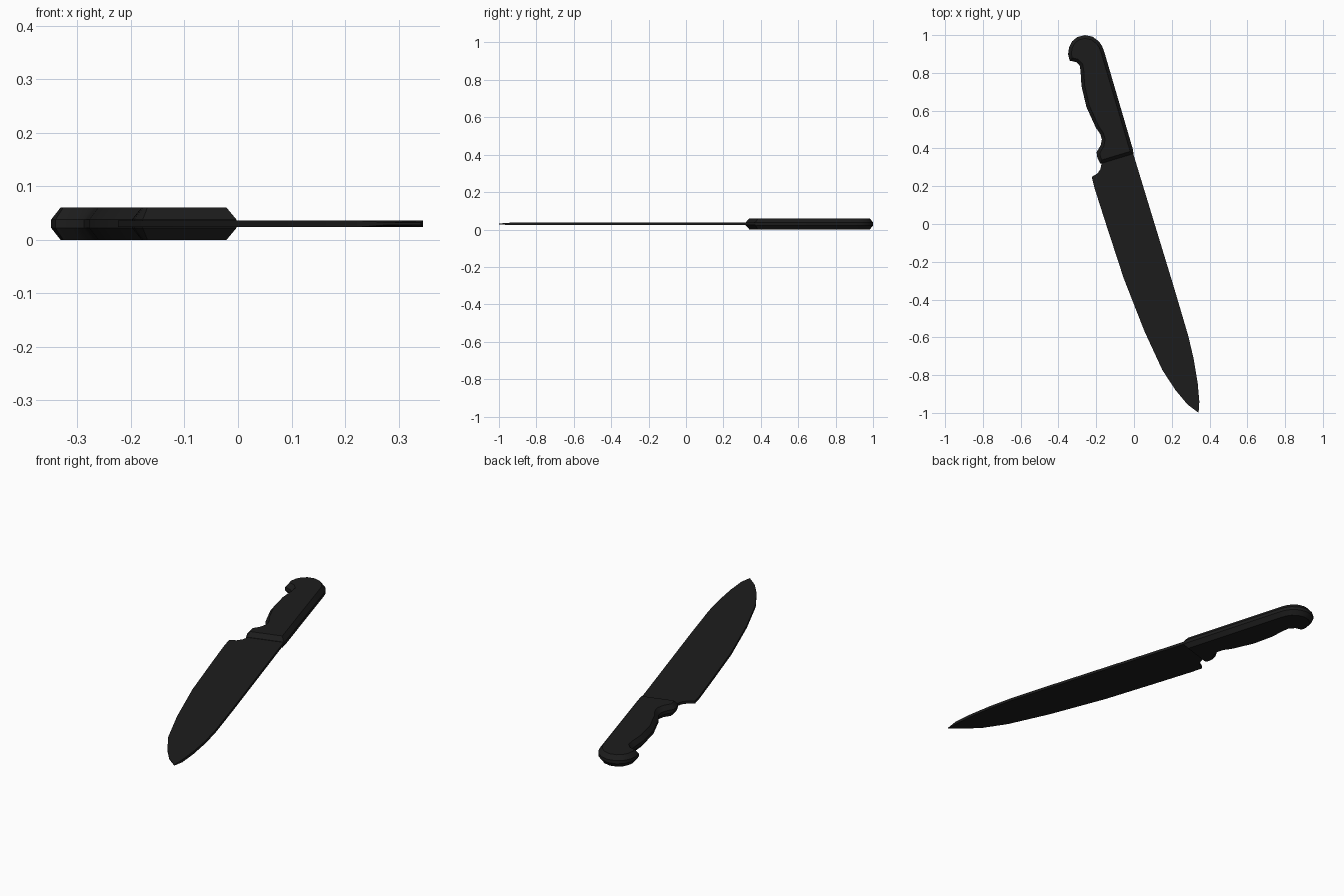
import bpy
from mathutils import Vector

if "Cube" in bpy.data.objects:
    bpy.data.objects.remove(bpy.data.objects["Cube"])

MID = 0.03  # height of the knife's middle plane

mat = bpy.data.materials.new("black")
mat.diffuse_color = (0.012, 0.012, 0.012, 1)
mat.use_nodes = True
mat.node_tree.nodes["Principled BSDF"].inputs["Base Color"].default_value = mat.diffuse_color


def inset(pts, d):
    """Mitred inward offset of a counter-clockwise outline."""
    out = []
    for i, p in enumerate(pts):
        p = Vector(p)
        a = (p - Vector(pts[i - 1])).normalized()
        b = (Vector(pts[(i + 1) % len(pts)]) - p).normalized()
        na, nb = Vector((-a.y, a.x)), Vector((-b.y, b.x))
        m = (na + nb).normalized()
        out.append(p + m * d / max(m.dot(na), 0.6))
    return out


def loft(name, rings):
    """Skin stacked rings of 3D points and cap both ends."""
    n = len(rings[0])
    verts = [v for r in rings for v in r]
    faces = [list(range(n))[::-1], list(range(len(verts) - n, len(verts)))]
    for k in range(len(rings) - 1):
        for i in range(n):
            j = (i + 1) % n
            faces.append([k * n + i, k * n + j, (k + 1) * n + j, (k + 1) * n + i])
    me = bpy.data.meshes.new(name)
    me.from_pydata(verts, [], faces)
    me.materials.append(mat)
    ob = bpy.data.objects.new(name, me)
    bpy.context.collection.objects.link(ob)
    bpy.ops.object.select_all(action='DESELECT')
    ob.select_set(True)
    bpy.context.view_layer.objects.active = ob
    bpy.ops.object.shade_smooth_by_angle(angle=0.6)
    return ob


# Handle: hooked pommel, finger grip and guard, with chamfered rims
handle = [(-0.003, 0.372), (-0.005, 0.392), (-0.157, 0.91), (-0.168, 0.94),
          (-0.187, 0.968), (-0.22, 0.992), (-0.26, 1.0), (-0.30, 0.99),
          (-0.328, 0.967), (-0.344, 0.935), (-0.349, 0.90), (-0.341, 0.865),
          (-0.305, 0.857), (-0.288, 0.84), (-0.283, 0.81), (-0.278, 0.73),
          (-0.252, 0.62), (-0.202, 0.51), (-0.178, 0.475), (-0.170, 0.447),
          (-0.176, 0.418), (-0.198, 0.38), (-0.194, 0.35), (-0.178, 0.319)]
rim = inset(handle, 0.017)
loft("handle", [[(p[0], p[1], z) for p in ring] for ring, z in
                ((rim, 0), (handle, 0.022), (handle, 0.038), (rim, 0.06))])

# Blade: flat slab running into the handle, thinning at the tip
blade = [(-0.165, 0.36), (-0.172, 0.318), (-0.178, 0.29), (-0.194, 0.267),
         (-0.224, 0.249), (-0.209, 0.19), (-0.145, -0.01), (-0.055, -0.286),
         (0.055, -0.567), (0.15, -0.773), (0.22, -0.88), (0.283, -0.955),
         (0.342, -1.0), (0.346, -0.94), (0.337, -0.84), (0.316, -0.715),
         (0.288, -0.595), (0.214, -0.344), (-0.005, 0.375), (-0.02, 0.40)]


def half(p):
    return 0.0065 if p[1] > -0.945 else 0.002


loft("blade", [[(x, y, MID + s * half((x, y))) for x, y in blade] for s in (-1, 1)])
